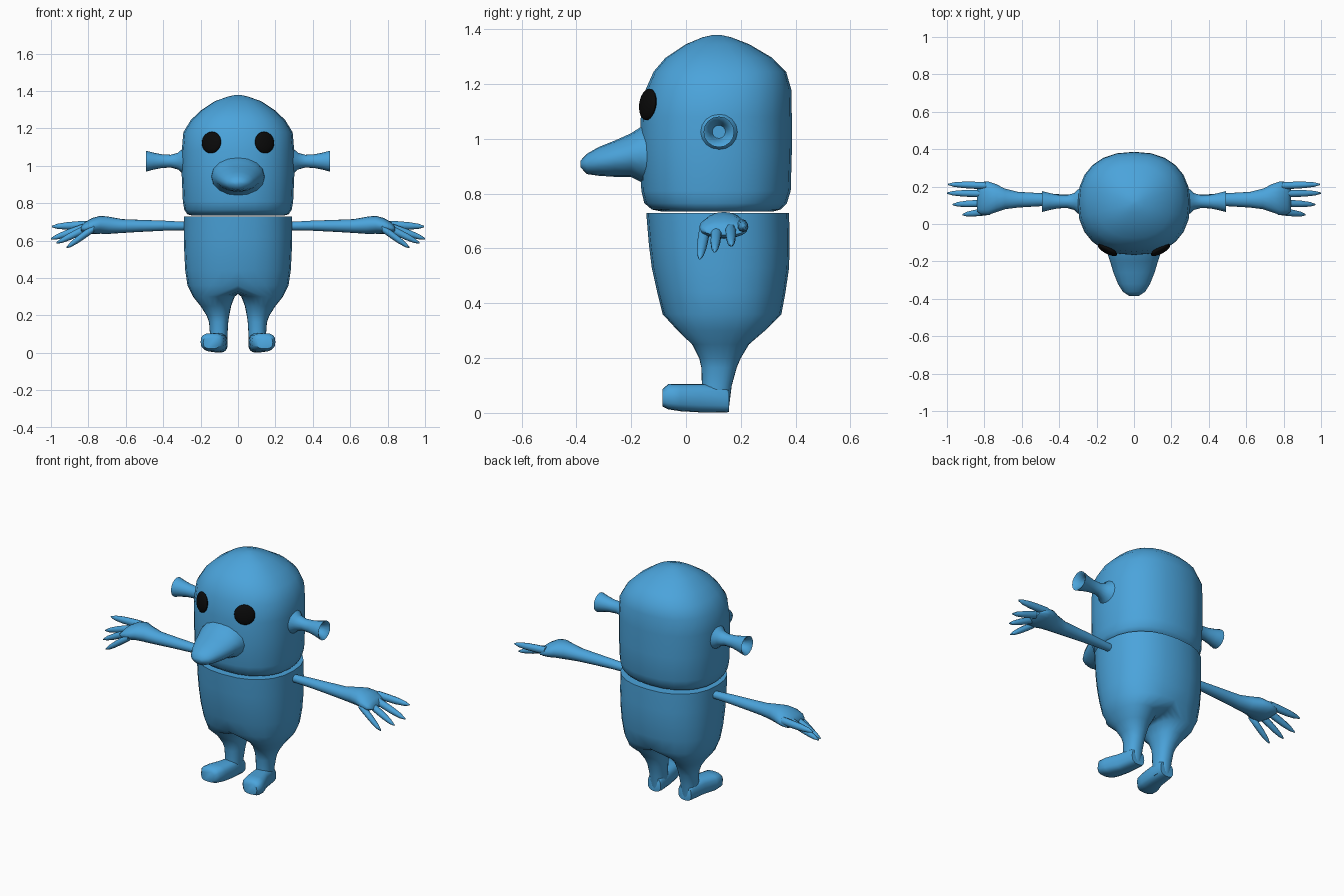
import bpy, bmesh, math
from mathutils import Vector, Matrix


def material(name, rgb):
    m = bpy.data.materials.new(name)
    m.diffuse_color = (*rgb, 1)
    return m


BLUE = material("sky blue", (0.07, 0.37, 0.71))
BLACK = material("black", (0.003, 0.003, 0.003))


def ring(axis, pos, a, b, ra, rb, n=2.0, sides=24):
    """Superellipse loop at pos along axis; a, b are the centre on the other two axes."""
    pts = []
    for i in range(sides):
        t = -math.pi / 2 + 2 * math.pi * i / sides
        c, s = math.cos(t), math.sin(t)
        u = a + ra * math.copysign(abs(c) ** (2 / n), c)
        v = b + rb * math.copysign(abs(s) ** (2 / n), s)
        pts.append(Vector({"x": (pos, u, v), "y": (u, pos, v), "z": (u, v, pos)}[axis]))
    return pts


def finish(name, bm, mat, mirror=False, angle=40):
    bmesh.ops.recalc_face_normals(bm, faces=bm.faces)
    me = bpy.data.meshes.new(name)
    bm.to_mesh(me)
    bm.free()
    me.materials.append(mat)
    ob = bpy.data.objects.new(name, me)
    bpy.context.collection.objects.link(ob)
    bpy.ops.object.select_all(action="DESELECT")
    ob.select_set(True)
    bpy.context.view_layer.objects.active = ob
    bpy.ops.object.shade_smooth_by_angle(angle=math.radians(angle))
    if mirror:
        mod = ob.modifiers.new("mirror", "MIRROR")
        mod.use_clip = True
        mod.merge_threshold = 0.0005
    return ob


def bridge(bm, lo, hi, closed=True):
    n = len(lo)
    for i in range(n if closed else n - 1):
        j = (i + 1) % n
        bm.faces.new((lo[i], lo[j], hi[j], hi[i]))


def loft(bm, rings):
    loops = [[bm.verts.new(p) for p in r] for r in rings]
    for lo, hi in zip(loops, loops[1:]):
        bridge(bm, lo, hi)
    bm.faces.new(loops[0])
    bm.faces.new(loops[-1])


def lofted(name, axis, rows, mirror=False, n=2.0, sides=24, angle=40):
    bm = bmesh.new()
    loft(bm, [ring(axis, *r, n=n, sides=sides) for r in rows])
    return finish(name, bm, BLUE, mirror, angle)


# Head: z, half width, front y, back y
head = [(0.735, 0.25, -0.09, 0.32), (0.742, 0.272, -0.125, 0.345),
        (0.765, 0.287, -0.152, 0.368), (0.81, 0.295, -0.163, 0.382),
        (0.95, 0.301, -0.167, 0.386), (1.08, 0.301, -0.165, 0.386),
        (1.18, 0.292, -0.147, 0.384), (1.245, 0.252, -0.118, 0.365),
        (1.295, 0.20, -0.075, 0.315), (1.345, 0.125, 0.0, 0.23), (1.37, 0.055, 0.06, 0.165),
        (1.379, 0.015, 0.10, 0.125)]
lofted("head", "z", [(z, 0, (f + b) / 2, w, (b - f) / 2) for z, w, f, b in head], n=2.3)

# Nose: y, centre x, centre z, half width, half height
lofted("nose", "y", [(-0.08, 0, 0.94, 0.15, 0.13), (-0.165, 0, 0.943, 0.14, 0.10),
                     (-0.20, 0, 0.94, 0.128, 0.08), (-0.26, 0, 0.927, 0.11, 0.066),
                     (-0.32, 0, 0.917, 0.086, 0.052), (-0.362, 0, 0.908, 0.06, 0.037),
                     (-0.385, 0, 0.908, 0.025, 0.012)], sides=16, angle=60)

# Trumpet ears with a hollow cup: x, radius
ear = [(0.26, 0.085), (0.30, 0.064), (0.32, 0.045), (0.36, 0.034), (0.41, 0.037), (0.45, 0.045),
       (0.492, 0.056), (0.486, 0.046), (0.46, 0.033), (0.435, 0.024)]
lofted("ear", "x", [(x, 0.12, 1.025, r, r) for x, r in ear], True, sides=16)

# Eyes: flattened balls turned outward
bm = bmesh.new()
bmesh.ops.create_uvsphere(
    bm, u_segments=20, v_segments=12, radius=1,
    matrix=Matrix.Translation((0.142, -0.139, 1.125)) @ Matrix.Rotation(math.radians(28), 4, "Z")
    @ Matrix.Rotation(math.radians(-7), 4, "X")
    @ Matrix.Diagonal((0.058, 0.019, 0.058, 1)))
finish("eye", bm, BLACK, True)

# Body: half torso that splits into a leg, mirrored
bm = bmesh.new()
torso = [(0.73, 0.29, -0.145, 0.376), (0.62, 0.29, -0.136, 0.378), (0.53, 0.287, -0.125, 0.376),
         (0.44, 0.282, -0.105, 0.363), (0.36, 0.27, -0.085, 0.348)]
loops = []
for z, w, f, b in torso:
    half = ring("z", z, 0, (f + b) / 2, w, (b - f) / 2, 2.3)[:13]
    loops.append([bm.verts.new(p) for p in half])
for lo, hi in zip(loops, loops[1:]):
    bridge(bm, lo, hi, closed=False)
bm.faces.new(loops[0])
crotch = [bm.verts.new((0, 0.348 - 0.433 * k / 12, 0.36 - 0.045 * math.sin(math.pi * k / 12) ** 0.5))
          for k in range(1, 12)]
last = loops[-1] + crotch
# leg rows: z, inner x, outer x, front y, back y
for z, i, o, f, b in [(0.30, 0.018, 0.24, -0.03, 0.288), (0.25, 0.037, 0.20, 0.022, 0.23),
                      (0.20, 0.047, 0.168, 0.048, 0.20), (0.165, 0.052, 0.155, 0.056, 0.185),
                      (0.10, 0.056, 0.15, 0.058, 0.167), (0.02, 0.06, 0.145, 0.06, 0.157)]:
    pts = ring("z", z, (i + o) / 2, (f + b) / 2, (o - i) / 2, (b - f) / 2, 2.2)
    new = [bm.verts.new(p) for p in pts]
    bridge(bm, last, new)
    last = new
bm.faces.new(last)
finish("body", bm, BLUE, True, 50)

# Feet, toes turned slightly outward
lofted("foot", "y", [(0.157, 0.102, 0.045, 0.043, 0.042), (0.14, 0.103, 0.052, 0.048, 0.051),
                     (0.05, 0.112, 0.054, 0.053, 0.052), (-0.02, 0.13, 0.056, 0.064, 0.05),
                     (-0.065, 0.138, 0.059, 0.062, 0.046), (-0.086, 0.141, 0.055, 0.045, 0.032)],
       True, n=2.8, sides=16, angle=50)

# Arms running into the palms: x, centre y, centre z, half depth, half height
lofted("arm", "x", [(0.27, 0.13, 0.678, 0.022, 0.022), (0.40, 0.13, 0.68, 0.029, 0.027),
                    (0.52, 0.13, 0.679, 0.036, 0.032), (0.62, 0.13, 0.678, 0.042, 0.037),
                    (0.69, 0.134, 0.682, 0.055, 0.046), (0.735, 0.138, 0.685, 0.074, 0.048),
                    (0.78, 0.138, 0.678, 0.09, 0.043), (0.82, 0.138, 0.668, 0.086, 0.03),
                    (0.84, 0.138, 0.662, 0.07, 0.014)], True, sides=16, angle=60)

# Fingers: root and tip, tapering
bm = bmesh.new()
for root, tip in [((0.77, 0.068, 0.668), (0.917, 0.05, 0.563)),
                  ((0.79, 0.112, 0.675), (0.97, 0.104, 0.588)),
                  ((0.79, 0.162, 0.68), (1.0, 0.165, 0.61)),
                  ((0.79, 0.205, 0.685), (0.995, 0.212, 0.675))]:
    a, b = Vector(root), Vector(tip)
    rows = []
    for t, r in [(0, 0.022), (0.3, 0.022), (0.6, 0.02), (0.85, 0.014), (1, 0.004)]:
        c = a.lerp(b, t)
        rows.append(ring("x", c.x, c.y, c.z, r * 0.9, r, sides=10))
    loft(bm, rows)
finish("fingers", bm, BLUE, True, 60)
